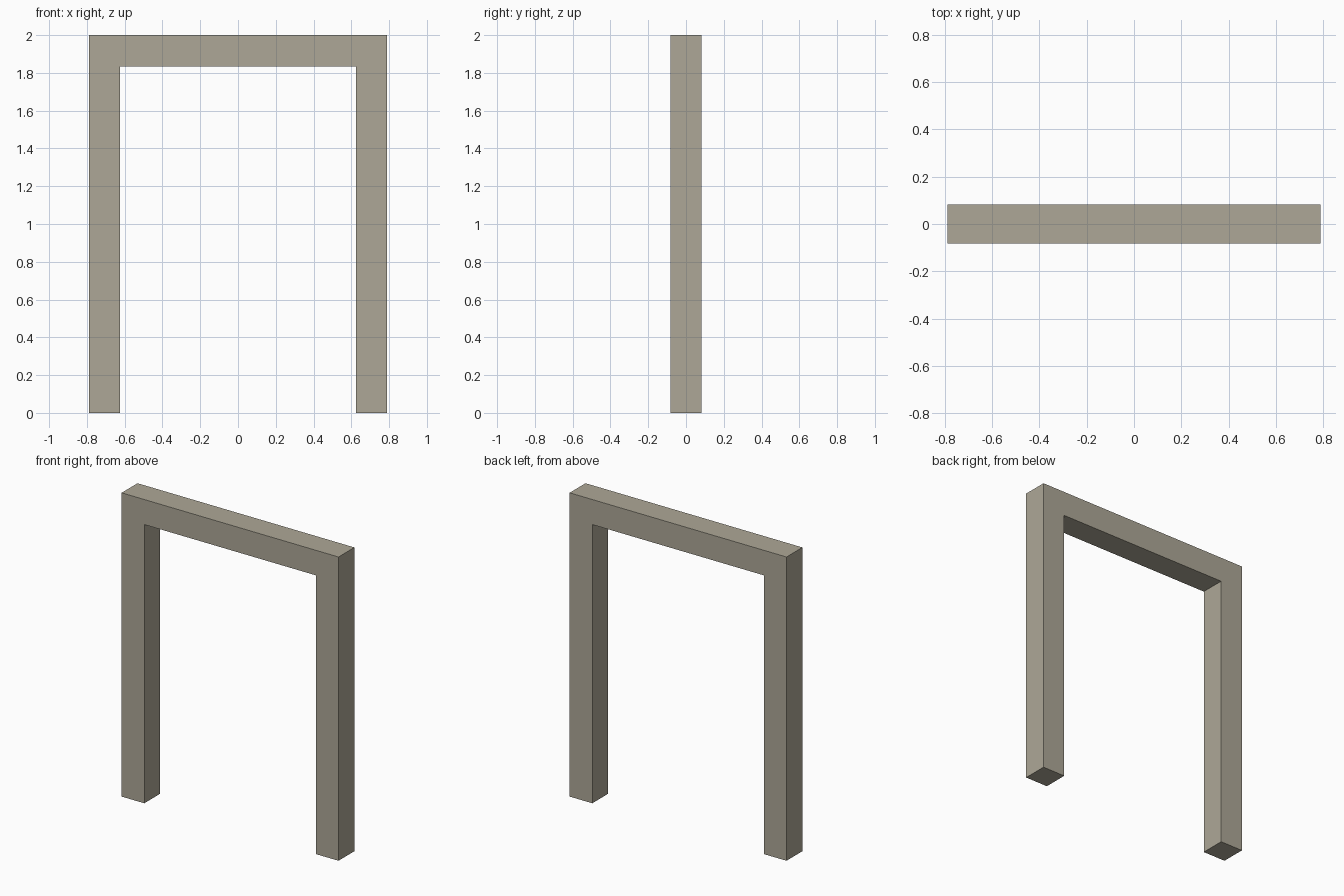
import bpy
import bmesh

if "Cube" in bpy.data.objects:
    bpy.data.objects.remove(bpy.data.objects["Cube"])

HALF_WIDTH = 0.79
HEIGHT = 2.0
THICK = 0.165  # square section of posts and beam

# door frame: one arch-shaped profile, extruded front to back
outer, inner, under = HALF_WIDTH, HALF_WIDTH - THICK, HEIGHT - THICK
half = [(outer, HEIGHT), (outer, 0), (inner, 0), (inner, under)]
profile = half + [(-x, z) for x, z in reversed(half)]

bm = bmesh.new()
face = bm.faces.new([bm.verts.new((x, -THICK / 2, z)) for x, z in profile])
ext = bmesh.ops.extrude_face_region(bm, geom=[face])
bmesh.ops.translate(bm, vec=(0, THICK, 0),
                    verts=[g for g in ext["geom"] if isinstance(g, bmesh.types.BMVert)])
bmesh.ops.recalc_face_normals(bm, faces=bm.faces)

mesh = bpy.data.meshes.new("door_frame")
bm.to_mesh(mesh)
bm.free()
frame = bpy.data.objects.new("door_frame", mesh)
bpy.context.collection.objects.link(frame)

# muted stone colour
mat = bpy.data.materials.new("stone")
mat.diffuse_color = (0.42, 0.39, 0.31, 1)
mat.use_nodes = True
mat.node_tree.nodes["Principled BSDF"].inputs["Base Color"].default_value = mat.diffuse_color
mesh.materials.append(mat)
